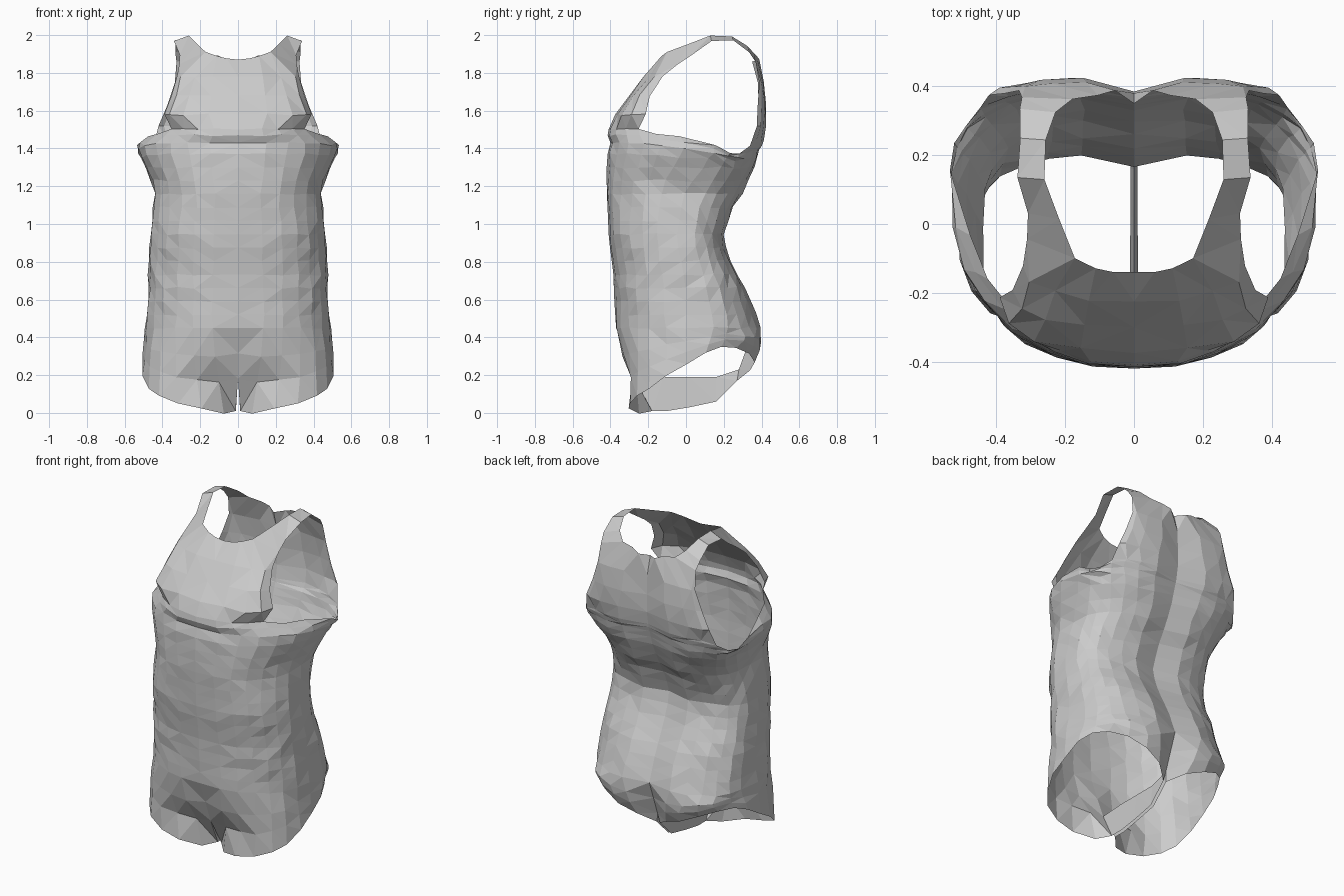
import bpy, bmesh, math, random
from mathutils import Vector

random.seed(4)
cube = bpy.data.objects.get("Cube")
if cube:
    bpy.data.objects.remove(cube, do_unlink=True)

fabric = bpy.data.materials.new("light grey fabric")
fabric.use_nodes = True
grey = (0.6, 0.6, 0.6, 1)
fabric.diffuse_color = grey
fabric.node_tree.nodes["Principled BSDF"].inputs["Base Color"].default_value = grey

COLS = 14   # columns from front centre round the side to back centre
EDGE = 4    # columns in each of the front and back panels

# Torso profile: height, half width, front y, back y, y of widest point
PROFILE = [
    (.45, .49, -.37, .40, 0), (.6, .48, -.38, .345, 0), (.75, .475, -.385, .27, -.02),
    (.85, .47, -.4, .225, -.04), (.95, .465, -.41, .205, -.05), (1.08, .45, -.415, .255, -.03),
    (1.19, .44, -.42, .32, 0), (1.3, .49, -.42, .37, .09), (1.37, .53, -.415, .39, .14),
    (1.43, .54, -.4, .41, .16), (1.47, .475, -.415, .415, .12), (1.5, .44, -.41, .42, .08)]
# Rim height of each column at the top of the torso, dipping under the arm
RIM = [1.5] * 5 + [1.48, 1.46, 1.42, 1.37, 1.38, 1.41] + [1.44] * 4


def body(col, z):
    """Point on the torso surface: rounded in front, squarer behind."""
    for low, high in zip(PROFILE, PROFILE[1:]):
        if z <= high[0] + 1e-6:
            break
    k = (z - low[0]) / (high[0] - low[0])
    w, front, back, mid = [a + (b - a) * k for a, b in zip(low[1:], high[1:])]
    t = math.pi * col / COLS
    c, s = math.cos(t), abs(math.sin(t))
    if c > 0:
        x, y = w * s ** .85, mid - (mid - front) * c ** .8
    else:
        x, y = w * s ** .75, mid + (back - mid) * abs(c) ** .68
    if col == COLS:
        y -= .04                       # groove down the back
    return Vector((x if 0 < col < COLS else 0, y, z))


bm = bmesh.new()


def row(points):
    verts = []
    for p in points:
        p = Vector(p)
        if p.x > .03:                  # slight cloth creasing
            p += Vector([random.uniform(-.006, .006) for _ in range(3)])
        verts.append(bm.verts.new(p))
    return verts


def bridge(a, b):
    for i in range(len(a) - 1):
        bm.faces.new((a[i], a[i + 1], b[i + 1], b[i]))


def loft(rows):
    for a, b in zip(rows, rows[1:]):
        bridge(a, b)


# Torso tube up to the rim
torso = [row(body(c, .45 + .85 * i / 12) for c in range(COLS + 1)) for i in range(13)]
torso += [row(body(c, 1.3 + (RIM[c] - 1.3) * s) for c in range(COLS + 1))
          for s in (.35, .65, .85, 1)]
loft(torso)
rim = torso[-1]


def panel_row(z, y_mid, half, y_edge, groove=0):
    pts = []
    for i in range(EDGE + 1):
        t = math.pi / 2 * i / EDGE
        y = y_edge + (y_mid - y_edge) * abs(math.cos(t)) ** .8
        pts.append((half * math.sin(t) ** .95, y - (groove if i == 0 else 0), z))
    return pts


# Front chest panel up to the neckline
front = [rim[:EDGE + 1]]
front += [row(panel_row(*r)) for r in (
    (1.58, -.375, .395, -.215), (1.68, -.30, .355, -.19), (1.78, -.225, .325, -.12))]
front.append(row([(0, -.14, 1.87), (.06, -.14, 1.88), (.11, -.125, 1.89),
                  (.17, -.10, 1.91), (.31, -.04, 1.84)]))
loft(front)

# Back panel, listed from the centre outwards
back = [rim[COLS - EDGE:][::-1]]
back += [row(panel_row(*r, .04)) for r in (
    (1.52, .425, .425, .375), (1.63, .425, .37, .385), (1.75, .42, .335, .385))]
back.append(row([(0, .35, 1.86), (.06, .385, 1.875), (.11, .38, 1.885),
                 (.18, .36, 1.9), (.32, .37, 1.86)]))
loft(back)

# Shoulder strap joining front and back
strap = [front[-1][3:]]
strap += [row(s) for s in (
    [(.215, .02, 1.955), (.305, .03, 1.895)], [(.255, .13, 1.995), (.34, .14, 1.97)],
    [(.26, .25, 1.995), (.335, .25, 1.97)], [(.225, .32, 1.945), (.33, .33, 1.91)])]
loft(strap + [back[-1][3:]])

# Leg: torso columns run down to a slanted hem
HEM = [(.012, -.18, .01), (.08, -.25, 0), (.2, -.30, .02), (.32, -.29, .05), (.42, -.26, .09),
       (.47, -.2, .13), (.505, -.1, .2), (.51, 0, .26), (.495, .1, .32), (.465, .19, .35),
       (.41, .27, .34), (.32, .33, .31), (.21, .36, .265), (.1, .335, .22), (.01, .27, .17)]
CROTCH = [(0, -.27, .18), (0, -.12, .19), (0, .02, .19), (0, .16, .19), (0, .28, .23)]


def leg_row(s, centre, crease):
    pts = []
    for c in range(COLS + 1):
        end, k = Vector(HEM[c]), s
        if c in (0, COLS):
            end, k = Vector(CROTCH[0 if c == 0 else -1]), centre
        p = body(c, .45).lerp(end, k)
        if COLS - EDGE <= c < COLS:
            p.y += .03 * math.sin(math.pi * s)   # fullness of the seat
        if c in (1, 2):
            p.y += crease                        # belly folding over the thigh
        pts.append(p)
    return pts


upper, lower, hem = row(leg_row(.35, .5, -.008)), row(leg_row(.65, 1, .025)), row(HEM)
loft([torso[0], upper, lower, hem])

# Inner leg wall hanging from the crotch line
crotch = [lower[0]] + row(CROTCH[1:-1]) + [lower[-1]]
inner = [hem[0]] + row([(.012, -.1, .01), (.01, .02, .03), (.01, .16, .06)]) + [hem[-1]]
bridge(crotch, inner)

bmesh.ops.recalc_face_normals(bm, faces=bm.faces)
bmesh.ops.triangulate(bm, faces=bm.faces, quad_method='SHORT_EDGE')
mesh = bpy.data.meshes.new("bodysuit")
bm.to_mesh(mesh)
bm.free()
mesh.materials.append(fabric)
suit = bpy.data.objects.new("bodysuit", mesh)
bpy.context.collection.objects.link(suit)

# Other half
mirror = suit.modifiers.new("mirror", 'MIRROR')
mirror.use_axis[0] = True
mirror.merge_threshold = .001
